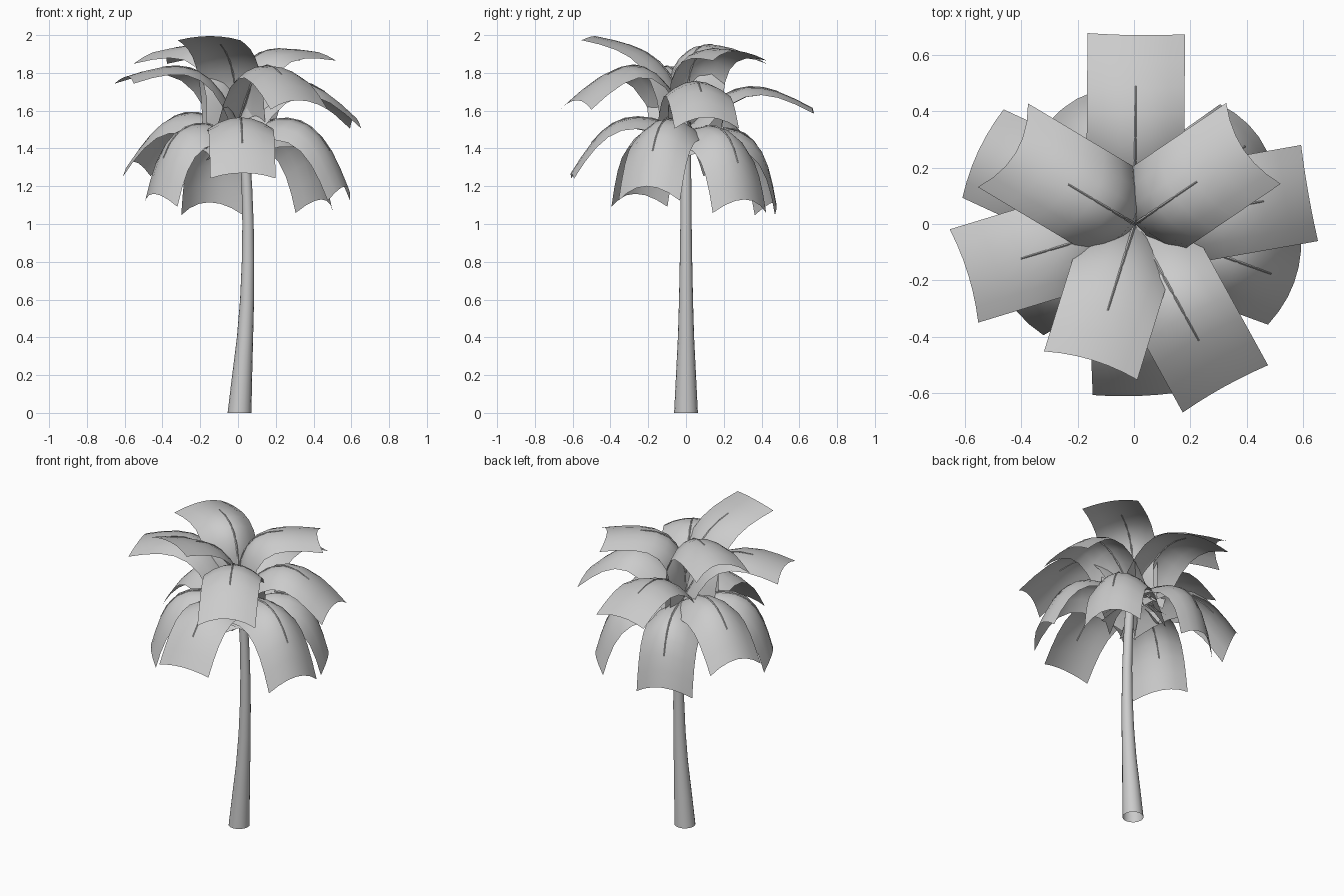
import bpy, bmesh, math
from mathutils import Vector

if "Cube" in bpy.data.objects:
    bpy.data.objects.remove(bpy.data.objects["Cube"])

def make_object(name, bm):
    bmesh.ops.recalc_face_normals(bm, faces=bm.faces)
    mesh = bpy.data.meshes.new(name)
    bm.to_mesh(mesh)
    bm.free()
    obj = bpy.data.objects.new(name, mesh)
    bpy.context.collection.objects.link(obj)
    bpy.context.view_layer.objects.active = obj
    obj.select_set(True)
    bpy.ops.object.shade_smooth_by_angle(angle=math.radians(50))
    obj.select_set(False)

def bridge(bm, rows, closed):
    for a, b in zip(rows, rows[1:]):
        n = len(a)
        for i in range(n if closed else n - 1):
            j = (i + 1) % n
            bm.faces.new((a[i], a[j], b[j], b[i]))

# trunk: leaning, tapered open tube (x, z, radius)
bm = bmesh.new()
rings = []
for x, z, r in [(.008, 0, .063), (.022, .2, .053), (.037, .4, .043), (.048, .6, .037),
                (.053, .8, .033), (.053, 1.0, .030), (.047, 1.2, .028),
                (.034, 1.4, .027), (.02, 1.54, .025)]:
    rings.append([bm.verts.new((x + r * math.cos(k * math.tau / 16),
                                r * math.sin(k * math.tau / 16), z)) for k in range(16)])
bridge(bm, rings, True)
make_object("trunk", bm)

HALF_WIDTH = .173

def frond(name, skew, az, reach, tip_z, sag, droop, base_z):
    a = math.radians(az)
    out = Vector((math.cos(a), math.sin(a), 0))
    side = Vector((-math.sin(a), math.cos(a), 0))
    base = Vector((.003, 0, base_z))
    tip = out * reach + Vector((0, 0, tip_z))
    chord = tip - base
    up = chord.cross(side).normalized()
    if up.z < 0:
        up = -up

    def mid(t):
        return base + chord * t + up * sag * math.sin(math.pi * t ** skew)

    # blade: rectangular sheet arched lengthwise, edges drooping
    bm = bmesh.new()
    rows = []
    for i in range(9):
        t = i / 8
        d = droop + .09 * (1 - t) ** 2
        rows.append([bm.verts.new(mid(t) + side * HALF_WIDTH * u - up * d * u * u)
                     for u in (-1, -.67, -.33, 0, .33, .67, 1)])
    bridge(bm, rows, False)
    make_object(name + "_blade", bm)

    # rib: thin tapered stalk along the centre line
    bm = bmesh.new()
    rows = []
    for i in range(8):
        t = .76 * i / 7
        r = .007 - .004 * i / 7
        rows.append([bm.verts.new(mid(t) + side * r * x + up * r * y)
                     for x, y in ((1, 0), (0, 1), (-1, 0), (0, -1))])
    bridge(bm, rows, True)
    make_object(name + "_rib", bm)

# tiers: arch skew, then fronds as
# azimuth, tip reach, tip height, arch, edge droop, base height
tiers = {
    "lower": (.92, [(272.5, .61, 1.27, .175, .03, 1.49), (211, .52, 1.16, .20, .08, 1.48),
                    (155, .61, 1.33, .18, .08, 1.48), (108, .49, 1.115, .195, .085, 1.48),
                    (35, .54, 1.13, .20, .085, 1.48), (-20, .605, 1.20, .205, .085, 1.485)]),
    "middle": (1.0, [(89.3, .67, 1.615, .168, .03, 1.50), (10, .628, 1.565, .215, .06, 1.52),
                     (-61, .66, 1.655, .245, .05, 1.54), (197, .615, 1.78, .18, .04, 1.52)]),
    "upper": (.95, [(34, .47, 1.915, .21, .065, 1.53), (149, .49, 1.915, .245, .085, 1.53),
                    (253, .505, 1.995, .14, .03, 1.53)]),
}
for tier, (skew, fronds) in tiers.items():
    for n, params in enumerate(fronds):
        frond(f"{tier}_frond_{n + 1}", skew, *params)
